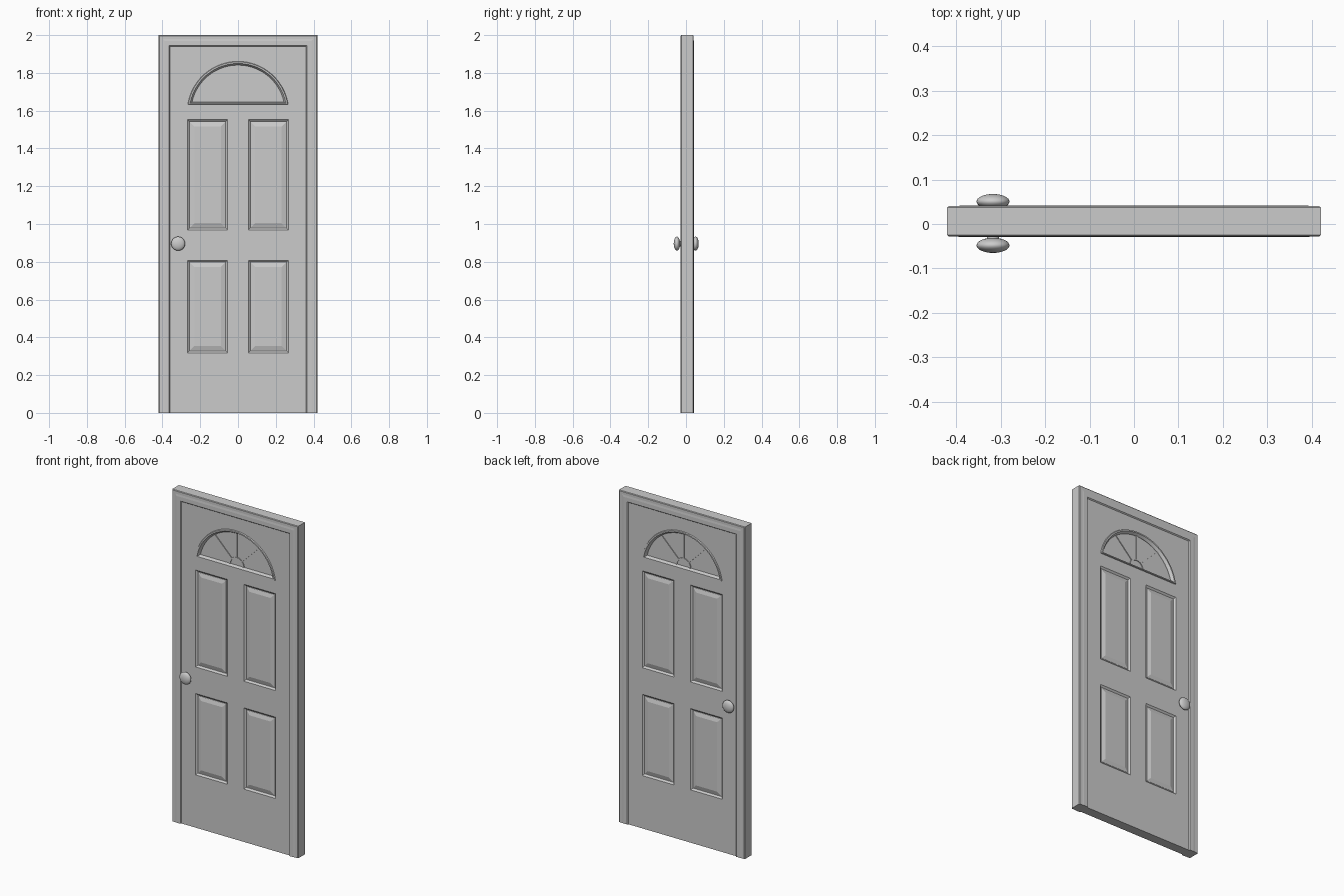
import bpy, bmesh, math

if "Cube" in bpy.data.objects:
    bpy.data.objects.remove(bpy.data.objects["Cube"])

C = 0.006          # middle of the door in depth
H = 0.029          # half thickness of the door slab
FAN_Z = 1.592      # centre of the fan window arc


def loft(name, loops, ring=False, smooth=False):
    """Skin a row of equal-length closed loops; cap the ends or join last to first."""
    bm = bmesh.new()
    rows = [[bm.verts.new(p) for p in loop] for loop in loops]
    n = len(rows[0])
    pairs = list(zip(rows, rows[1:])) + ([(rows[-1], rows[0])] if ring else [])
    for a, b in pairs:
        for i in range(n):
            j = (i + 1) % n
            bm.faces.new((a[i], a[j], b[j], b[i]))
    if not ring:
        bm.faces.new(rows[0])
        bm.faces.new(rows[-1])
    bmesh.ops.recalc_face_normals(bm, faces=bm.faces)
    mesh = bpy.data.meshes.new(name)
    bm.to_mesh(mesh)
    bm.free()
    ob = bpy.data.objects.new(name, mesh)
    bpy.context.collection.objects.link(ob)
    if smooth:
        bpy.ops.object.select_all(action='DESELECT')
        ob.select_set(True)
        bpy.context.view_layer.objects.active = ob
        bpy.ops.object.shade_smooth_by_angle(angle=math.radians(30))
    return ob


def rect(x0, x1, z0, z1, y, inset=0.0):
    x0, x1, z0, z1 = x0 + inset, x1 - inset, z0 + inset, z1 - inset
    return [(x0, y, z0), (x1, y, z0), (x1, y, z1), (x0, y, z1)]


def fan(r, base, y, n=32):
    a0 = math.asin((base - FAN_Z) / r)
    angles = [a0 + (math.pi - 2 * a0) * i / n for i in range(n + 1)]
    return [(r * math.cos(a), y, FAN_Z + r * math.sin(a)) for a in angles]


def cut(target, cutter):
    mod = target.modifiers.new("cut", 'BOOLEAN')
    mod.operation = 'DIFFERENCE'
    mod.solver = 'EXACT'
    mod.object = cutter
    cutter.hide_render = True
    bpy.ops.object.select_all(action='DESELECT')
    bpy.context.view_layer.objects.active = target
    target.select_set(True)
    bpy.ops.object.modifier_apply(modifier=mod.name)
    bpy.data.objects.remove(cutter, do_unlink=True)


# frame: moulded profile (inward distance, half depth) swept up, across and down
half = [(0, 0.031), (0.004, 0.034), (0.02, 0.034), (0.032, 0.0355),
        (0.056, 0.0355), (0.062, 0.028)]
profile = [(d, C - h) for d, h in half] + [(d, C + h) for d, h in reversed(half)]
loft("door_frame", [
    [(-0.42 + d, y, 0) for d, y in profile],
    [(-0.42 + d, y, 2 - d) for d, y in profile],
    [(0.42 - d, y, 2 - d) for d, y in profile],
    [(0.42 - d, y, 0) for d, y in profile]])

# door slab with fan opening and panel pockets
slab = loft("door_slab", [rect(-0.36, 0.36, 0, 1.94, C + s * H) for s in (-1, 1)])
cut(slab, loft("fan_cutter", [fan(0.258, 1.640, C + s * 0.1) for s in (-1, 1)]))
for s in (-1, 1):
    for x0, x1 in ((-0.267, -0.055), (0.055, 0.267)):
        for z0, z1 in ((0.318, 0.808), (0.968, 1.552)):
            box = (x0, x1, z0, z1)
            cut(slab, loft("pocket_cutter", [
                rect(*box, C + s * (H + 0.01)),
                rect(*box, C + s * H),
                rect(*box, C + s * (H - 0.009), 0.010)]))
            # raised field inside each pocket
            loft("raised_panel", [
                rect(*box, C + s * (H - 0.012), 0.011),
                rect(*box, C + s * (H - 0.008), 0.013),
                rect(*box, C + s * (H - 0.001), 0.036)])

# fan window: trim ring, pane, spokes and hub
trim = [(0.270, 1.631, H - 0.002), (0.266, 1.634, H + 0.006),
        (0.258, 1.640, H + 0.006), (0.249, 1.647, H - 0.008)]
loft("fan_trim", [fan(r, b, C - h) for r, b, h in trim]
     + [fan(r, b, C + h) for r, b, h in reversed(trim)], ring=True, smooth=True)
loft("fan_pane", [fan(0.253, 1.644, C + s * 0.016) for s in (-1, 1)])
base = 1.646
off = base - FAN_Z
for deg in (45, 90, 135):
    a = math.radians(deg)
    ca, sa = math.cos(a), math.sin(a)
    length = -off * sa + math.sqrt(0.25 ** 2 - (off * ca) ** 2)
    loft("fan_spoke", [
        [(t * ca - w * sa, C + y, base + t * sa + w * ca)
         for w, y in ((-0.004, -0.021), (0.004, -0.021), (0.004, 0.021), (-0.004, 0.021))]
        for t in (0.045, length)])
loft("fan_hub", [
    [(r * math.cos(a), C + y, base + r * math.sin(a))
     for r, y in ((0.042, -0.021), (0.050, -0.021), (0.050, 0.021), (0.042, 0.021))]
    for a in [math.pi * i / 12 for i in range(13)]], smooth=True)

# knobs and stems on both faces
for s, y in ((-1, -0.048), (1, 0.0505)):
    bpy.ops.mesh.primitive_uv_sphere_add(segments=32, ring_count=16, radius=1,
                                         location=(-0.317, y, 0.896))
    knob = bpy.context.object
    knob.name = "door_knob"
    knob.scale = (0.037, 0.017, 0.037)
    bpy.ops.object.shade_smooth()
    ring = [(0.014 * math.cos(a), 0.014 * math.sin(a))
            for a in [math.tau * i / 20 for i in range(20)]]
    loft("knob_stem", [[(-0.317 + u, yy, 0.896 + v) for u, v in ring]
                       for yy in (C + s * (H - 0.004), y)], smooth=True)
